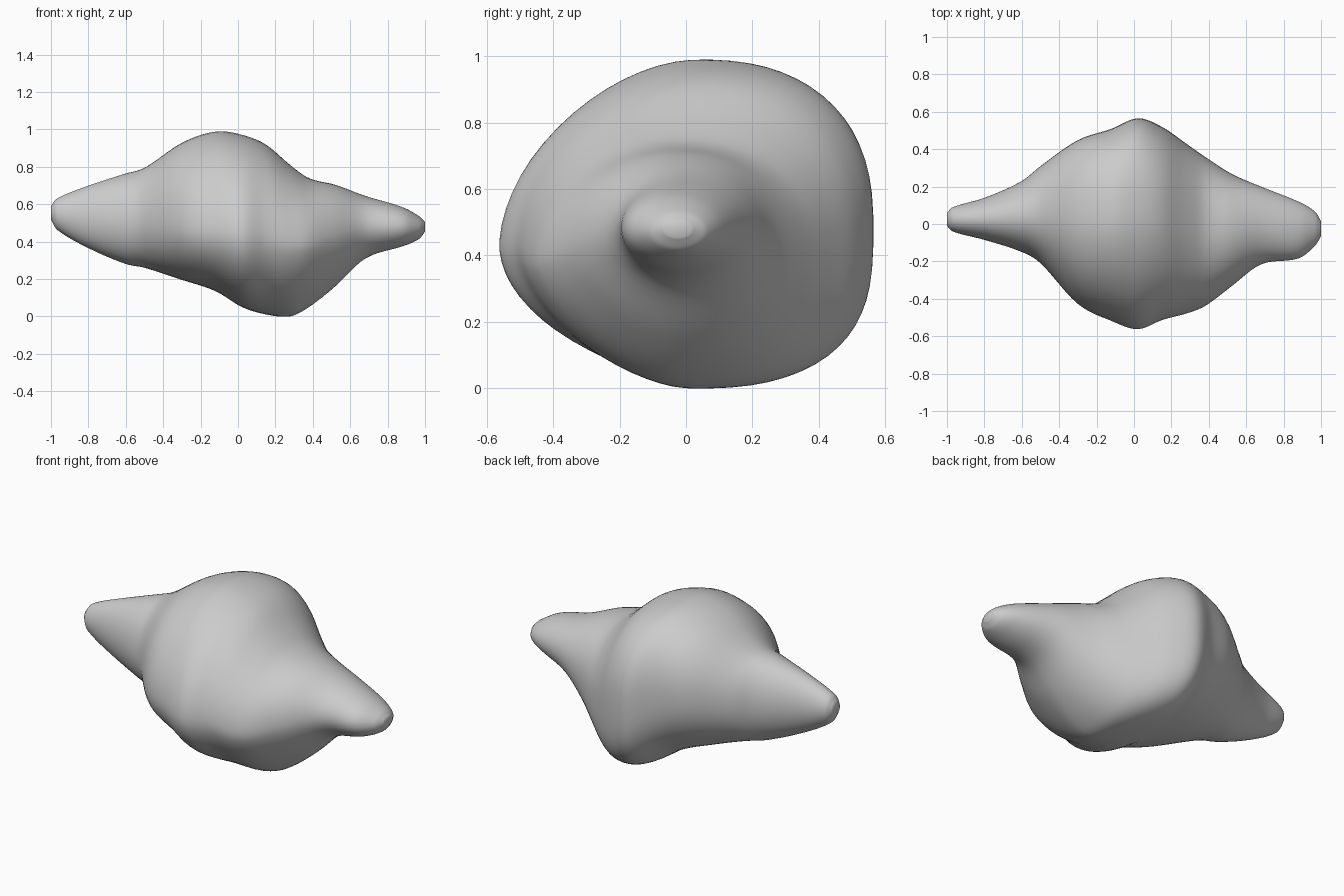
import bpy, bmesh, math

cube = bpy.data.objects.get("Cube")
if cube:
    bpy.data.objects.remove(cube, do_unlink=True)

SEGMENTS = 64
STEPS = 6

# Stations along the body: x, underside z, top z, front y, back y
STATIONS = [
    (-1.0, .52, .59, -.01, .06), (-.97, .465, .63, -.04, .09),
    (-.8, .365, .70, -.085, .14), (-.6, .28, .765, -.15, .23),
    (-.5, .26, .795, -.21, .31), (-.3, .195, .93, -.43, .45),
    (-.12, .135, .99, -.52, .51), (.02, .05, .973, -.565, .567),
    (.15, .01, .92, -.515, .52), (.28, .0, .81, -.48, .43),
    (.38, .05, .74, -.44, .36), (.52, .16, .705, -.335, .27),
    (.68, .31, .645, -.215, .2), (.88, .375, .585, -.185, .12),
    (.97, .415, .535, -.115, .065), (1.0, .455, .505, -.065, .015),
]


def smooth_stations():
    """Cubic interpolation of every outline between stations."""
    rows = []
    last = len(STATIONS) - 1
    for i in range(last):
        p0, p3 = STATIONS[max(i - 1, 0)], STATIONS[min(i + 2, last)]
        p1, p2 = STATIONS[i], STATIONS[i + 1]
        span = p2[0] - p1[0]
        for s in range(STEPS):
            t = s / STEPS
            row = [p1[0] + span * t]
            for k in range(1, 5):
                m1 = (p2[k] - p0[k]) / (p2[0] - p0[0]) * span
                m2 = (p3[k] - p1[k]) / (p3[0] - p1[0]) * span
                row.append((2*t**3 - 3*t**2 + 1) * p1[k] + (t**3 - 2*t**2 + t) * m1
                           + (3*t**2 - 2*t**3) * p2[k] + (t**3 - t**2) * m2)
            rows.append(row)
    return rows + [list(STATIONS[last])]


def bump(x, centre, width):
    return math.exp(-((x - centre) / width) ** 2)


def section(x, low, high, front, back):
    """Rounded cross-section, full at the back, with a lean slope low in front."""
    cy = (front + back) / 2 + .04 * bump(x, 0, .4)
    middle_z = (low + high) / 2
    front_z = middle_z - .11 * bump(x, -.15, .32)
    back_z = middle_z - .03 * bump(x, .05, .25)
    # Fullness of each quarter, keyed by (is back, is upper)
    fullness = {
        (True, True): 2 + .5 * bump(x, 0, .5),
        (True, False): 2 + 1.1 * bump(x, .12, .3),
        (False, True): 2 - .22 * bump(x, -.05, .3),
        (False, False): 2 - .45 * bump(x, .34, .27),
    }
    points = []
    for i in range(SEGMENTS):
        a = 2 * math.pi * (i + .5) / SEGMENTS
        c, s = math.cos(a), math.sin(a)
        power = 2 / fullness[c > 0, s > 0]
        cz = back_z if c > 0 else front_z
        ry = back - cy if c > 0 else cy - front
        rz = high - cz if s > 0 else cz - low
        points.append((x, cy + ry * math.copysign(abs(c) ** power, c),
                       cz + rz * math.copysign(abs(s) ** power, s)))
    return points


# Single lofted skin: wide tilted middle with a rounded arm on each side
bm = bmesh.new()
rings = [[bm.verts.new(p) for p in section(*row)] for row in smooth_stations()]
for a, b in zip(rings, rings[1:]):
    for i in range(SEGMENTS):
        j = (i + 1) % SEGMENTS
        bm.faces.new((a[i], a[j], b[j], b[i]))
bm.faces.new(rings[0])
bm.faces.new(rings[-1])
bmesh.ops.recalc_face_normals(bm, faces=bm.faces)
mesh = bpy.data.meshes.new("rounded_body")
bm.to_mesh(mesh)
bm.free()
body = bpy.data.objects.new("rounded_body", mesh)
bpy.context.collection.objects.link(body)

# Plain grey surface
grey = bpy.data.materials.new("plain_grey")
grey.use_nodes = True
grey.diffuse_color = (.6, .6, .6, 1)
grey.node_tree.nodes["Principled BSDF"].inputs["Base Color"].default_value = (.6, .6, .6, 1)
mesh.materials.append(grey)

# Soften the skin and shade it smooth
soften = body.modifiers.new("soften", 'SMOOTH')
soften.factor = .5
soften.iterations = 3
bpy.ops.object.select_all(action='DESELECT')
body.select_set(True)
bpy.context.view_layer.objects.active = body
bpy.ops.object.shade_smooth()
